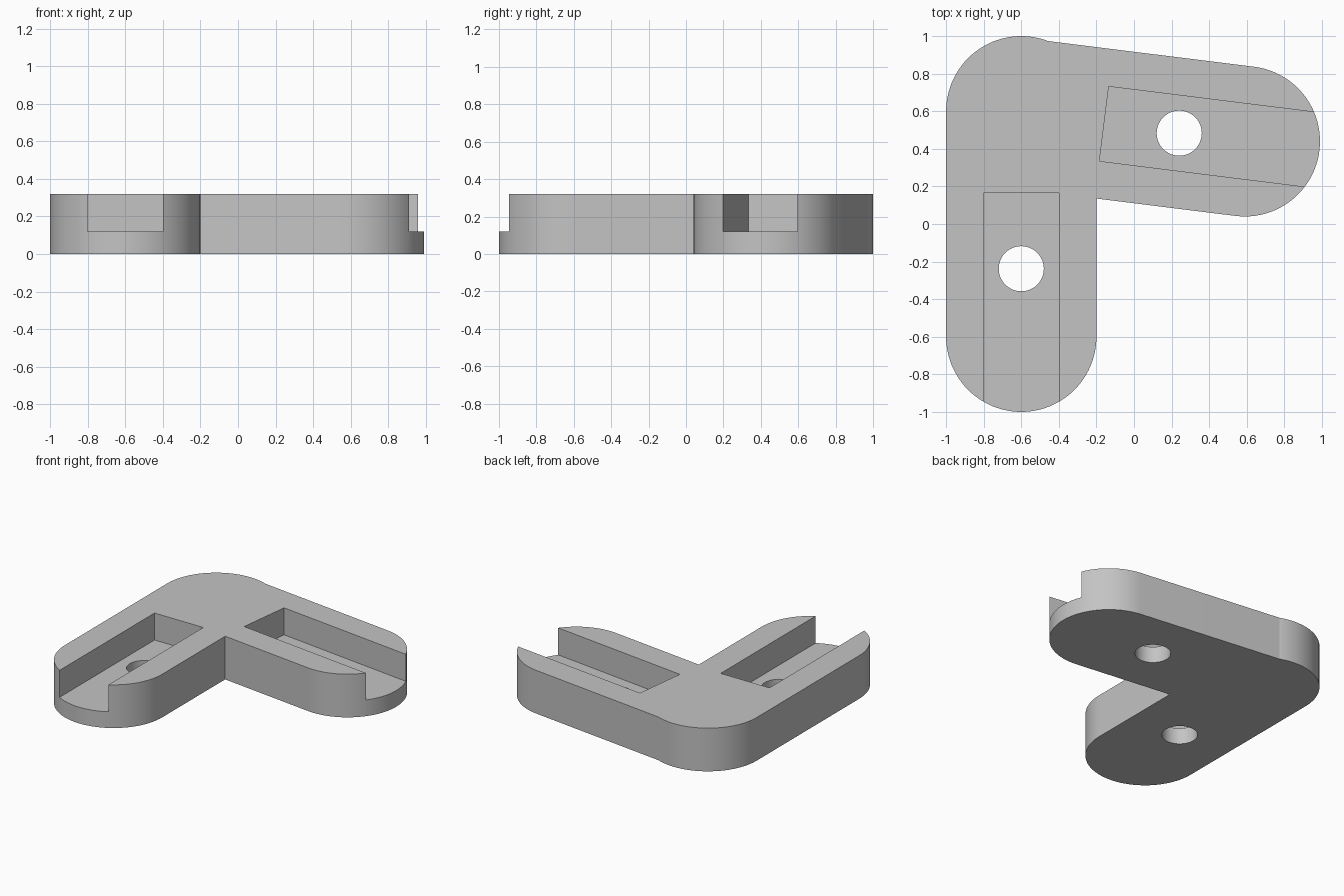
import bpy, bmesh
from math import pi, cos, sin, atan2, hypot
from mathutils import Matrix

cube = bpy.data.objects.get("Cube")
if cube:
    bpy.data.objects.remove(cube, do_unlink=True)

HEIGHT, FLOOR, RADIUS = 0.32, 0.12, 0.4
SLOT_HALF, HOLE_R = 0.2, 0.12

grey = bpy.data.materials.new("plain grey")
grey.use_nodes = True
GREY = (0.55, 0.55, 0.55, 1)
grey.diffuse_color = GREY
grey.node_tree.nodes["Principled BSDF"].inputs["Base Color"].default_value = GREY


def prism(name, outline, z0, z1, place=Matrix()):
    """Extrude a counter-clockwise outline from z0 to z1."""
    bm = bmesh.new()
    face = bm.faces.new([bm.verts.new((x, y, z0)) for x, y in outline])
    top = bmesh.ops.extrude_face_region(bm, geom=[face])["geom"]
    bmesh.ops.translate(bm, vec=(0, 0, z1 - z0),
                        verts=[v for v in top if isinstance(v, bmesh.types.BMVert)])
    bmesh.ops.recalc_face_normals(bm, faces=bm.faces)
    bm.transform(place)
    mesh = bpy.data.meshes.new(name)
    bm.to_mesh(mesh)
    bm.free()
    mesh.materials.append(grey)
    obj = bpy.data.objects.new(name, mesh)
    bpy.context.collection.objects.link(obj)
    return obj


def arc(cx, r, a0, a1, n):
    return [(cx + r * cos(a0 + (a1 - a0) * i / n),
             r * sin(a0 + (a1 - a0) * i / n)) for i in range(n + 1)]


def combine(target, tool, operation):
    mod = target.modifiers.new(tool.name, "BOOLEAN")
    mod.operation, mod.solver, mod.object = operation, "EXACT", tool
    bpy.context.view_layer.objects.active = target
    bpy.ops.object.modifier_apply(modifier=mod.name)
    bpy.data.objects.remove(tool, do_unlink=True)


def arm(name, start, end, round_start):
    """Arm lying along its local x axis, from start to the end-cap centre."""
    dx, dy = end[0] - start[0], end[1] - start[1]
    length = hypot(dx, dy)
    place = Matrix.Translation((*start, 0)) @ Matrix.Rotation(atan2(dy, dx), 4, "Z")
    outline = arc(length, RADIUS, -pi / 2, pi / 2, 48)
    if round_start:
        outline += arc(0, RADIUS, pi / 2, 3 * pi / 2, 48)
    else:
        outline += [(0, RADIUS), (0, -RADIUS)]
    return prism(name, outline, 0, HEIGHT, place), place, length


# Two rounded arms joined into one angled bracket
bracket, place_a, len_a = arm("corner_bracket", (-0.6, 0.6), (-0.6, -0.6), True)
side_arm, place_b, len_b = arm("side_arm", (-0.55, 0.582), (0.59, 0.44), False)
combine(bracket, side_arm, "UNION")

# Open-ended slot and through hole in each arm
for place, length, setback in ((place_a, len_a, 0.765), (place_b, len_b, 0.755)):
    x0, x1 = length - setback, length + 2 * RADIUS
    slot = [(x0, -SLOT_HALF), (x1, -SLOT_HALF), (x1, SLOT_HALF), (x0, SLOT_HALF)]
    combine(bracket, prism("slot_cutter", slot, FLOOR, 2 * HEIGHT, place), "DIFFERENCE")
    hole = arc(x0 + 0.403, HOLE_R, 0, 2 * pi, 48)[:-1]
    combine(bracket, prism("hole_cutter", hole, -HEIGHT, HEIGHT, place), "DIFFERENCE")

# Smooth curved walls, crisp edges
bpy.ops.object.select_all(action="DESELECT")
bracket.select_set(True)
bpy.context.view_layer.objects.active = bracket
bpy.ops.object.shade_smooth_by_angle(angle=pi / 15)
